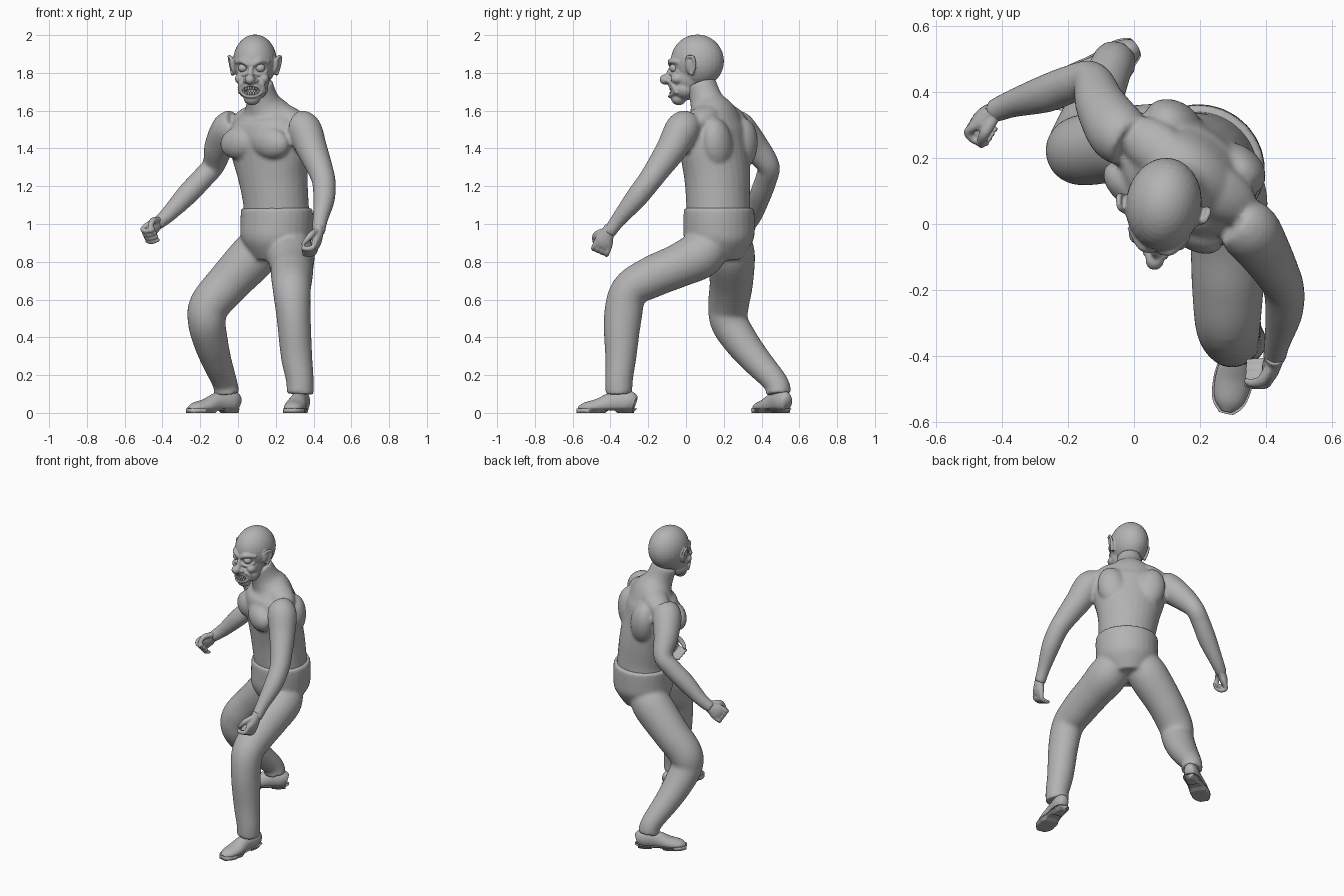
import bpy, bmesh, math
from mathutils import Vector, Matrix

cube = bpy.data.objects.get("Cube")
if cube:
    bpy.data.objects.remove(cube)

grey = bpy.data.materials.new("plain_grey")
grey.use_nodes = True
tone = (.45, .45, .45, 1)
grey.diffuse_color = tone
grey.node_tree.nodes["Principled BSDF"].inputs["Base Color"].default_value = tone

X, Y, Z = Vector((1, 0, 0)), Vector((0, 1, 0)), Vector((0, 0, 1))
TURN = math.radians(-35)
ACROSS = Vector((math.cos(TURN), math.sin(TURN), 0))


def frame(x, y, turn):
    return Matrix.Translation((x, y, 0)) @ Matrix.Rotation(turn, 4, "Z")


def blob(bm, centre, radii, base=Matrix(), tilt=0):
    """Ellipsoid, tilted about its own front axis."""
    m = base @ Matrix.Translation(centre) @ Matrix.Rotation(tilt, 4, "Y") @ Matrix.Diagonal((*radii, 1))
    bmesh.ops.create_uvsphere(bm, u_segments=28, v_segments=18, radius=1, matrix=m)


def spline(rows, steps=6):
    rows = [Vector(r) for r in rows]
    pts = [rows[0]] + rows + [rows[-1]]
    out = []
    for a, b, c, d in zip(pts, pts[1:], pts[2:], pts[3:]):
        for k in range(steps):
            t = k / steps
            out.append(b + (c - a) * (t / 2) + (a * 2 - b * 5 + c * 4 - d) * (t * t / 2)
                       + (b * 3 - a - c * 3 + d) * (t ** 3 / 2))
    return out + [rows[-1]]


def tube(bm, rows, side=ACROSS, sides=28):
    """Closed loft through rows of x, y, z, radius along side, other radius."""
    rows = spline([r if len(r) == 5 else (*r, r[-1]) for r in rows])
    centres = [Vector(r[:3]) for r in rows]
    rings = []
    for i, r in enumerate(rows):
        t = (centres[min(i + 1, len(rows) - 1)] - centres[max(i - 1, 0)]).normalized()
        u = (side - t * side.dot(t)).normalized()
        v = t.cross(u)
        rings.append([bm.verts.new(centres[i] + u * math.cos(q) * r[3] + v * math.sin(q) * r[4])
                      for q in (math.tau * k / sides for k in range(sides))])
    for a, b in zip(rings, rings[1:]):
        for k in range(sides):
            n = (k + 1) % sides
            bm.faces.new((a[k], a[n], b[n], b[k]))
    bm.faces.new(rings[0])
    bm.faces.new(rings[-1])


def finish(bm, name, base=Matrix(), voxel=0, smooth=3):
    bmesh.ops.recalc_face_normals(bm, faces=bm.faces)
    for f in bm.faces:
        f.smooth = True
    me = bpy.data.meshes.new(name)
    bm.to_mesh(me)
    bm.free()
    ob = bpy.data.objects.new(name, me)
    bpy.context.collection.objects.link(ob)
    ob.matrix_world = base
    me.materials.append(grey)
    if voxel:
        mod = ob.modifiers.new("fuse", "REMESH")
        mod.mode, mod.voxel_size, mod.use_smooth_shade = "VOXEL", voxel, True
        mod = ob.modifiers.new("soften", "SMOOTH")
        mod.factor, mod.iterations = .5, smooth
    return ob


# Trousers: pelvis and two legs
bm = bmesh.new()
tube(bm, [(.205, .175, 1.085, .195, .182), (.205, .175, 1.0, .195, .186),
          (.2, .175, .91, .185, .18), (.195, .18, .81, .12, .12)])
tube(bm, [(.28, .15, .92, .1), (.28, .08, .84, .125), (.285, -.05, .775, .115), (.285, -.18, .72, .11),
          (.285, -.3, .645, .1), (.295, -.335, .5, .09, .1), (.31, -.345, .3, .083),
          (.328, -.355, .17, .073), (.328, -.355, .1, .072)], X)
tube(bm, [(.16, .24, .93, .1), (.09, .24, .84, .125), (-.05, .24, .69, .115), (-.15, .225, .57, .108),
          (-.165, .23, .48, .1), (-.145, .29, .38, .092), (-.115, .37, .28, .08),
          (-.07, .475, .16, .066), (-.06, .49, .1, .068)])
finish(bm, "trousers", voxel=.011, smooth=5)

# Bare torso, muscles and arms
bm = bmesh.new()
tube(bm, [(.205, .175, 1.02, .18, .165), (.2, .17, 1.12, .178, .165), (.185, .165, 1.25, .193, .165),
          (.165, .15, 1.4, .225, .16), (.155, .14, 1.5, .22, .155), (.15, .135, 1.58, .16, .125),
          (.13, .11, 1.65, .09, .09), (.105, .08, 1.74, .078, .08)])
body = frame(.155, .145, TURN)
for s in (-1, 1):
    blob(bm, (s * .1, -.115, 1.43), (.115, .065, .085), body, s * .15)
    blob(bm, (s * .115, .105, 1.42), (.095, .075, .14), body, s * .2)
    blob(bm, (s * .12, .02, 1.565), (.13, .08, .06), body, s * .4)
    blob(bm, (s * .05, .11, 1.15), (.055, .06, .16), body)
arms = {
    "left": [(.31, .01, 1.52, .08), (.35, -.02, 1.5, .092), (.39, -.075, 1.4, .082), (.435, -.15, 1.29, .068),
             (.455, -.2, 1.22, .062), (.455, -.27, 1.13, .057), (.435, -.36, 1.02, .04), (.425, -.41, .95, .035)],
    "right": [(-.01, .25, 1.53, .08), (-.05, .28, 1.5, .092), (-.1, .36, 1.41, .078), (-.13, .435, 1.31, .06),
              (-.19, .425, 1.24, .058), (-.27, .395, 1.155, .057), (-.37, .365, 1.05, .042), (-.43, .34, 1.0, .035)],
}
for rows in arms.values():
    tube(bm, rows)
finish(bm, "torso_and_arms", voxel=.011)


# Hands with half-curled fingers
def hand(name, wrist, d, c, thumb, curl):
    d = Vector(d).normalized()
    c = Vector(c)
    c = (c - d * c.dot(d)).normalized()
    s = d.cross(c) * thumb
    w = Vector(wrist)
    bm = bmesh.new()

    def path(steps, radii):
        tube(bm, [(*(w + d * a + c * b + s * e), *r) for (a, b, e), r in zip(steps, radii)], s, 14)

    path([(-.03, 0, 0), (.02, 0, 0), (.06, .004, 0), (.09, .01, 0)],
         [(.033, .03), (.038, .028), (.05, .026), (.046, .02)])
    for i in range(4):
        e = (i - 1.5) * .025
        path([(.07, .005, e), (.11, .015, e), (.125 - curl * .02, .05, e), (.13 - curl * .06, .075, e)],
             [(.014,), (.014,), (.013,), (.009,)])
    path([(.01, .01, .025), (.045, .03, .055), (.08, .055, .05), (.1, .075, .035)],
         [(.017,), (.017,), (.014,), (.009,)])
    finish(bm, name, voxel=.006, smooth=2)


hand("left_hand", (.425, -.41, .96), (-.1, -.4, -.9), (-1, .1, .1), -1, .2)
hand("right_hand", (-.415, .345, 1.01), (-.75, -.3, -.55), (.2, -.8, -.5), 1, 1)

# Head: skull, face, ears and nose
head = frame(.09, .06, math.radians(-9))
bm = bmesh.new()
blob(bm, (0, 0, 1.862), (.115, .142, .141))
blob(bm, (0, -.05, 1.79), (.09, .088, .115))
blob(bm, (0, -.065, 1.715), (.08, .075, .06))
blob(bm, (0, -.1, 1.665), (.045, .04, .036))
blob(bm, (0, -.1, 1.71), (.066, .05, .045))
blob(bm, (0, -.135, 1.79), (.018, .03, .045))
blob(bm, (0, -.172, 1.765), (.028, .03, .027))
for s in (-1, 1):
    blob(bm, (s * .026, -.148, 1.758), (.016, .018, .014))
    blob(bm, (s * .062, -.098, 1.77), (.03, .035, .028), tilt=s * .4)
    tube(bm, [(s * .008, -.14, 1.838, .012), (s * .045, -.135, 1.862, .015),
              (s * .09, -.085, 1.855, .01)], Z, 12)
    tube(bm, [(s * .012, -.138, 1.802, .009), (s * .045, -.128, 1.79, .01),
              (s * .08, -.09, 1.81, .008)], Z, 12)
    tube(bm, [(s * .025, -.142, 1.75, .01), (s * .06, -.122, 1.735, .012),
              (s * .066, -.1, 1.69, .01)], Z, 12)
    # ear: thin shell with a raised rim
    blob(bm, (s * .115, -.02, 1.835), (.014, .026, .045), tilt=s * .25)
    tube(bm, [(s * .112, -.04, 1.85, .008), (s * .13, -.03, 1.885, .009), (s * .138, .0, 1.88, .009),
              (s * .13, .005, 1.835, .009), (s * .115, -.015, 1.79, .012)], Y, 12)
# lips around the open mouth
tube(bm, [(.056 * math.cos(q), -.148 + .03 * math.cos(q) ** 2, 1.705 + .03 * math.sin(q), .009)
          for q in (math.tau * k / 12 for k in range(13))], Y, 12)
face = finish(bm, "head", head, voxel=.006, smooth=2)

# Mouth opening
bm = bmesh.new()
blob(bm, (0, -.15, 1.705), (.051, .042, .023))
cutter = finish(bm, "mouth_cutter", head)
cutter.hide_render = cutter.hide_viewport = True
cut = face.modifiers.new("mouth", "BOOLEAN")
cut.operation, cut.object, cut.solver = "DIFFERENCE", cutter, "EXACT"

# Teeth in two rows, and eyeballs
bm = bmesh.new()
for row in (-1, 1):
    for i in range(7):
        x = (i - 3) * .0135
        blob(bm, (x, -.142 + x * x * 9, 1.705 + row * (.014 - x * x * 3)), (.0062, .007, .012))
finish(bm, "teeth", head)
bm = bmesh.new()
for s in (-1, 1):
    blob(bm, (s * .046, -.115, 1.826), (.027, .027, .024))
finish(bm, "eyes", head)

# Shoes: domed upper, flat sole with a heel
LAST = [(0, .0, .05, .03, .04), (0, -.04, .06, .046, .06), (0, -.12, .055, .046, .055),
        (0, -.2, .035, .056, .04), (0, -.27, .025, .046, .03), (0, -.305, .02, .018, .014)]
for side, base in (("left", frame(.345, -.27, math.radians(-12))),
                   ("right", frame(.0, .535, math.radians(-58)))):
    bm = bmesh.new()
    tube(bm, LAST, X)
    for v in bm.verts:
        v.co.z = max(v.co.z, .02)
    finish(bm, side + "_shoe_upper", base)
    bm = bmesh.new()
    tube(bm, [(x, y * 1.02, z, a + .005, b) for x, y, z, a, b in LAST], X)
    for v in bm.verts:
        low = .012 if -.16 < v.co.y < -.09 else 0
        v.co.z = low if v.co.z < .022 else .024
    finish(bm, side + "_shoe_sole", base)
